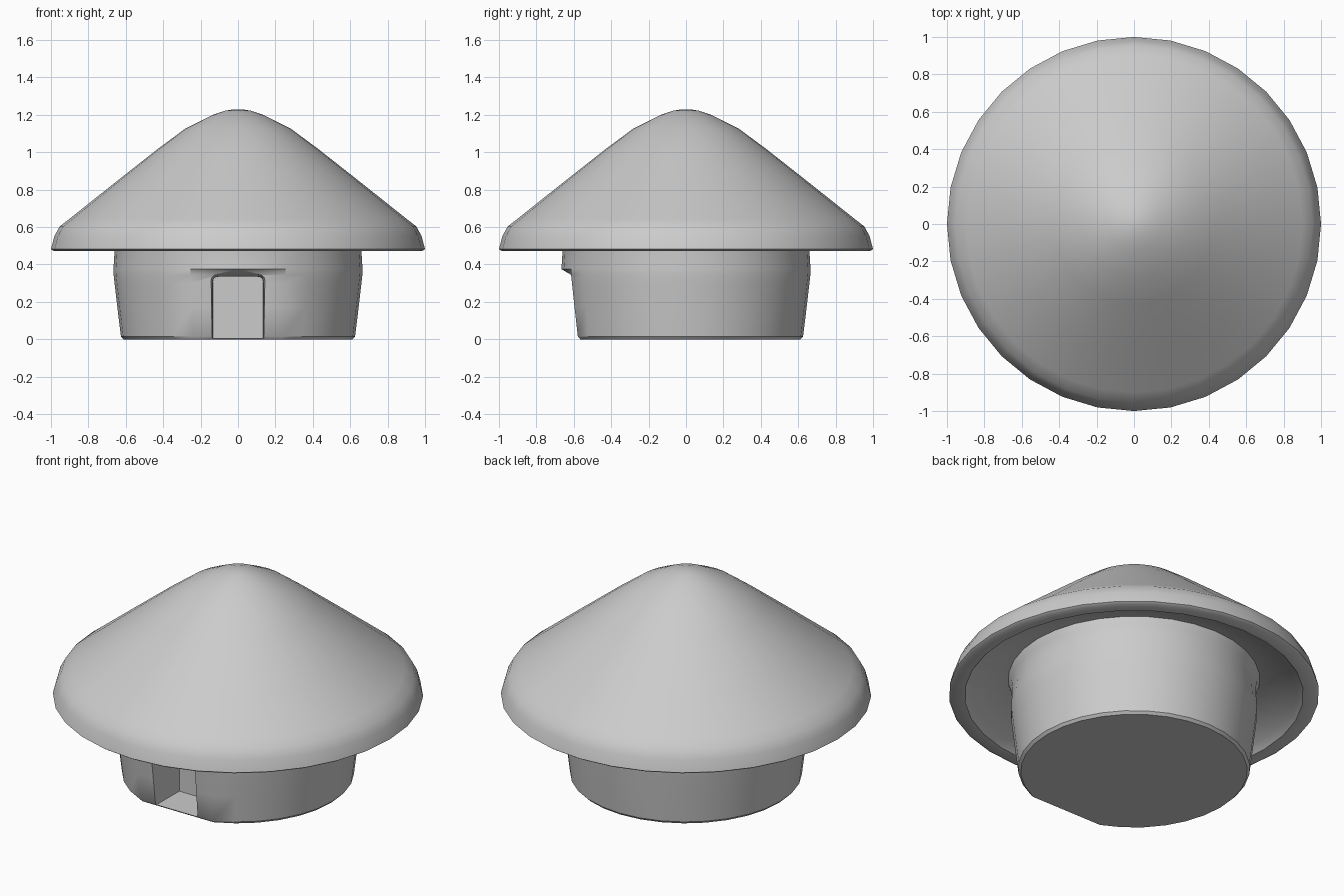
import bpy, bmesh, math

if "Cube" in bpy.data.objects:
    bpy.data.objects.remove(bpy.data.objects["Cube"])

SIDES = 32


def add_mesh(name, bm):
    bmesh.ops.recalc_face_normals(bm, faces=bm.faces)
    mesh = bpy.data.meshes.new(name)
    bm.to_mesh(mesh)
    bm.free()
    obj = bpy.data.objects.new(name, mesh)
    bpy.context.collection.objects.link(obj)
    return obj


def stack_rings(name, rings):
    """Bridge a list of closed point rings and cap both ends."""
    bm = bmesh.new()
    loops = [[bm.verts.new(p) for p in ring] for ring in rings]
    for a, b in zip(loops, loops[1:]):
        for i in range(len(a)):
            j = (i + 1) % len(a)
            bm.faces.new((a[i], a[j], b[j], b[i]))
    bm.faces.new(loops[0])
    bm.faces.new(loops[-1])
    return add_mesh(name, bm)


def circle(r, z):
    return [(r * math.sin(math.tau * i / SIDES), -r * math.cos(math.tau * i / SIDES), z)
            for i in range(SIDES)]


def smooth(obj, angle):
    bpy.ops.object.select_all(action='DESELECT')
    obj.select_set(True)
    bpy.context.view_layer.objects.active = obj
    bpy.ops.object.shade_smooth_by_angle(angle=math.radians(angle))


# Roof: rounded cone, short skirt, flat rim and a sloping underside
roof_profile = [(0.02, 1.23), (0.07, 1.222), (0.14, 1.198), (0.28, 1.128), (0.43, 1.017),
                (0.68, 0.82), (0.90, 0.645), (0.955, 0.602), (0.982, 0.55), (1.0, 0.482),
                (0.985, 0.472), (0.915, 0.472), (0.88, 0.51), (0.62, 0.59)]
roof = stack_rings("roof", [circle(r, z) for r, z in roof_profile])
smooth(roof, 35)

# Wall: flaring round body, flattened across the front below the lintel
wall_profile = [(0.612, 0.0), (0.626, 0.015), (0.645, 0.17), (0.66, 0.30), (0.665, 0.345),
                (0.666, 0.375), (0.66, 0.47), (0.665, 0.53), (0.68, 0.57), (0.68, 0.60)]
rings = []
for r, z in wall_profile:
    front = -r * math.cos(math.radians(22.5)) if z < 0.36 else -r
    rings.append([(x, max(y, front), z) for x, y, z in circle(r, z)])
wall = stack_rings("wall", rings)


# Doorway cutter: round-topped opening that widens slightly outwards
def door_outline(half, top, y, radius=0.03):
    pts = [(-half, y, 0.008), (half, y, 0.008)]
    for side, start in ((1, 0), (-1, 90)):
        for k in range(4):
            a = math.radians(start + 30 * k)
            pts.append((side * (half - radius) + radius * math.cos(a), y,
                        top - radius + radius * math.sin(a)))
    return pts


cutter = stack_rings("doorway_cutter", [door_outline(0.135, 0.335, -0.36),
                                        door_outline(0.136, 0.337, -0.56),
                                        door_outline(0.160, 0.365, -0.72)])
cutter.hide_render = True
cutter.hide_viewport = True
cut = wall.modifiers.new("doorway", 'BOOLEAN')
cut.object = cutter
cut.operation = 'DIFFERENCE'
cut.solver = 'EXACT'
bpy.context.view_layer.objects.active = wall
bpy.ops.object.modifier_apply(modifier=cut.name)
bpy.data.objects.remove(cutter)
smooth(wall, 35)
